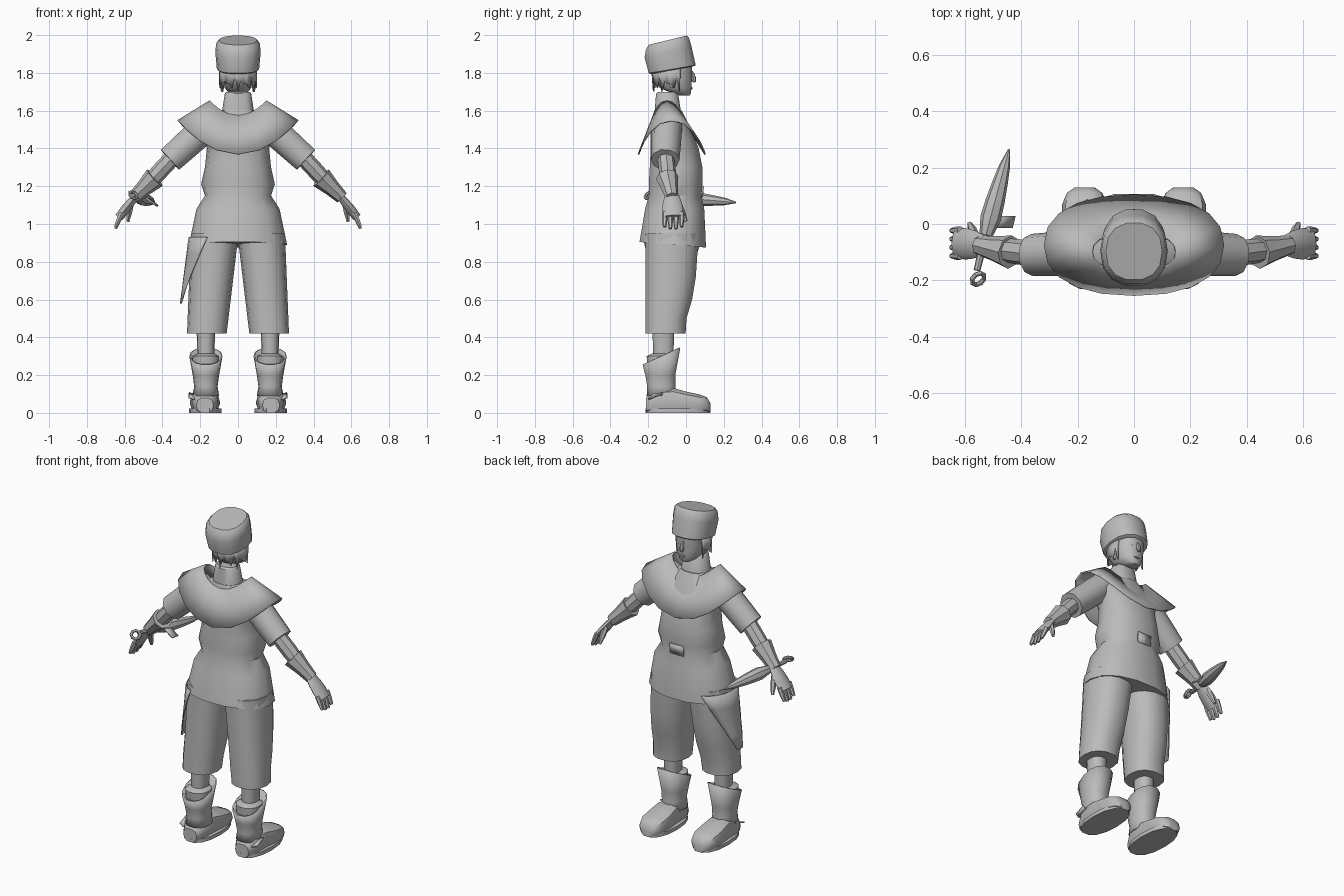
import bpy
import bmesh
import math
from mathutils import Vector

cube = bpy.data.objects.get("Cube")
if cube:
    bpy.data.objects.remove(cube, do_unlink=True)

colour = (.5, .5, .5, 1)
grey = bpy.data.materials.new("plain grey")
grey.use_nodes = True
grey.diffuse_color = colour
grey.node_tree.nodes["Principled BSDF"].inputs["Base Color"].default_value = colour


def loft(name, rings, pair=False, closed=True, caps=True, thickness=0):
    """Skin equally long point rings; a pair is built on both sides."""
    if pair:
        mirrored = [[(-x, y, z) for x, y, z in ring] for ring in rings]
        loft("left_" + name, rings, False, closed, caps, thickness)
        loft("right_" + name, mirrored, False, closed, caps, thickness)
        return
    bm = bmesh.new()
    rows = [[bm.verts.new(point) for point in ring] for ring in rings]
    count = len(rows[0])
    for low, high in zip(rows, rows[1:]):
        for i in range(count if closed else count - 1):
            j = (i + 1) % count
            bm.faces.new((low[i], low[j], high[j], high[i]))
    if closed and caps:
        bm.faces.new(rows[0])
        bm.faces.new(rows[-1])
    bmesh.ops.recalc_face_normals(bm, faces=bm.faces)
    mesh = bpy.data.meshes.new(name)
    bm.to_mesh(mesh)
    bm.free()
    mesh.materials.append(grey)
    part = bpy.data.objects.new(name, mesh)
    bpy.context.collection.objects.link(part)
    if thickness:
        modifier = part.modifiers.new("thickness", "SOLIDIFY")
        modifier.thickness = thickness
    bpy.ops.object.select_all(action='DESELECT')
    part.select_set(True)
    bpy.context.view_layer.objects.active = part
    bpy.ops.object.shade_smooth_by_angle(angle=math.radians(40))


def rounded(angle, square):
    """Point on a unit outline between a circle and a square."""
    c, s = math.cos(angle), math.sin(angle)
    return math.copysign(abs(c) ** square, c), math.copysign(abs(s) ** square, s)


def level(z, half, back, front, rise=0, x=0, sides=14):
    """Level outline whose height rises towards the front."""
    ring = []
    for i in range(sides):
        a, b = rounded(math.tau * i / sides, .87)
        ring.append((x + half * a, (back + front + (front - back) * b) / 2, z + rise * b))
    return ring


def stack(name, rows, x=0, **options):
    loft(name, [level(*row, x=x) for row in rows], **options)


def limb(name, start, end, radii, flat=1, pair=True, sides=8):
    """Straight tapered limb; flat scales its thickness."""
    start, end = Vector(start), Vector(end)
    along = (end - start).normalized()
    guide = Vector((1, 0, 0)) if abs(along.y) > .7 else Vector((0, 1, 0))
    thin = along.cross(guide).normalized()
    wide = thin.cross(along)
    rings = []
    for k, radius in enumerate(radii):
        middle = start.lerp(end, k / (len(radii) - 1))
        ring = []
        for i in range(sides):
            a, b = rounded(math.tau * i / sides, 1)
            ring.append(tuple(middle + wide * a * radius + thin * b * radius * flat))
        rings.append(ring)
    loft(name, rings, pair)


def plate(name, corner, edge, other, pair=False):
    corner, edge, other = Vector(corner), Vector(edge), Vector(other)
    rows = [[corner, corner + edge], [corner + other, corner + edge + other]]
    loft(name, [[tuple(p) for p in row] for row in rows], pair, closed=False, thickness=.008)


# Tunic with pinched waist and flared hem
stack("tunic", [
    (.89, .26, -.25, .11, -.015), (1.08, .22, -.22, .1), (1.15, .175, -.2, .085),
    (1.21, .195, -.2, .09), (1.3, .175, -.195, .09), (1.4, .165, -.19, .07),
    (1.52, .2, -.19, .02), (1.6, .09, -.17, -.02)])
stack("collar", [(1.56, .09, -.17, -.02), (1.69, .07, -.16, -.04), (1.7, .06, -.15, -.05)])
plate("belt_buckle", (-.045, .09, 1.14), (.09, 0, 0), (0, .005, .06))

# Shoulder cape: neckline and lower edge both rise at the sides
cape = []
for f in (0, .5, 1):
    half = .15 + .17 * f
    ring = level(1.575 - .205 * f, half, -.175 - .08 * f, -.025 + .13 * f, sides=20)
    cape.append([(x, y, z + (.08 + .1 * f) * (x / half) ** 2) for x, y, z in ring])
loft("shoulder_cape", cape, caps=False, thickness=.008)

# Head and face
stack("head", [(1.68, .025, -.03, .02), (1.69, .045, -.07, .026), (1.72, .07, -.14, .03),
               (1.77, .083, -.17, .034), (1.85, .09, -.18, .035)])
limb("nose", (0, .03, 1.81), (0, .045, 1.75), (.005, .011, .014, .008), pair=False)
limb("lips", (-.022, .026, 1.718), (.022, .026, 1.718), (.003, .009, .003), pair=False)
limb("eye", (.015, .028, 1.785), (.045, .016, 1.785), (.003, .007, .003))
limb("ear", (.08, -.07, 1.72), (.09, -.08, 1.8), (.01, .02, .022, .012), flat=.5)

# Jagged hair below the hat
hair_top, hair_tips = [], []
for i in range(25):
    a, b = rounded(math.radians(-205 + 230 * i / 24), 1)
    hair_top.append((.1 * a, -.075 + .11 * b, 1.83))
    hair_tips.append((.1 * a, -.075 + .1 * b, 1.7 + .04 * (i % 2) + .02 * (i % 3)))
loft("hair", [hair_top, hair_tips], closed=False, thickness=.008)

# Tall hat, leaning back
stack("hat", [(1.815, .1, -.19, .05, .022), (1.82, .112, -.2, .054, .022),
              (1.91, .12, -.222, .032, .03), (1.955, .116, -.215, .018, .032),
              (1.973, .1, -.2, .005, .025)])

# Arms, sleeves and flared gloves
limb("sleeve", (.15, -.1, 1.53), (.36, -.11, 1.34), (.08, .08, .078, .075), sides=10)
limb("forearm", (.32, -.11, 1.38), (.52, -.085, 1.165), (.045, .045, .035))
limb("glove_cuff", (.44, -.1, 1.245), (.55, -.075, 1.14), (.06, .045, .035))
limb("palm", (.535, -.075, 1.155), (.63, -.068, 1.035), (.036, .05, .056, .05), flat=.45)
for k in range(4):
    y = -.113 + .03 * k
    limb(f"finger_{k + 1}", (.615, y, 1.06), (.648, y, .975 + .01 * (k % 3 == 0)),
         (.015, .014, .009), sides=6)
limb("thumb", (.565, -.04, 1.11), (.583, 0, 1.015), (.016, .016, .009), sides=6)

# Baggy trousers, each leg leaning in towards the crotch
trouser = []
for z, front in ((.42, 0), (.5, .005), (.6, .035), (.72, .055), (.87, .065), (.95, .07)):
    up = z - .42
    trouser.append(level(z, .105 + .04 * up, -.217, front, x=.165 - .08 * up))
loft("trouser_leg", trouser, pair=True)
stack("shin", [(.2, .04, -.17, -.07), (.45, .05, -.18, -.06)], x=.17, pair=True)

# Boot shaft with a top edge rising to a front peak, and its lining
stack("boot_shaft", [(.09, .07, -.21, -.05), (.14, .062, -.207, -.055),
                     (.2, .07, -.217, -.055), (.3, .088, -.232, -.028, .045)],
      x=.17, pair=True, caps=False, thickness=.008)
stack("boot_lining", [(.25, .07, -.205, -.065), (.3, .07, -.21, -.06), (.315, .045, -.18, -.08)],
      x=.17, pair=True)

# Shoe lofted from heel to toe, on a flat sole
shoe = []
for y, half, top in ((-.213, .045, .08), (-.17, .07, .12), (-.07, .073, .135),
                     (0, .08, .115), (.07, .08, .1), (.11, .063, .085), (.13, .035, .05)):
    outline = [rounded(math.tau * i / 10, .75) for i in range(10)]
    shoe.append([(.175 + half * a, y, top * (.5 + .5 * b)) for a, b in outline])
loft("shoe", shoe, pair=True)
stack("sole", [(0, .086, -.217, .132), (.022, .086, -.217, .133)], x=.173, pair=True)
plate("boot_strap", (.23, -.2, .075), (0, .065, .025), (.03, .01, .01), pair=True)

# Cloth hanging from the right hip, narrowing to a low tip
cloth = []
for k in range(5):
    f = k / 4
    row = []
    for i in range(9):
        a, b = rounded(math.radians((75 - 62 * f) * (i / 4 - 1)), 1)
        row.append((-.13 - (.132 + .045 * f) * a, -.07 - .02 * f + (.165 - .045 * f) * b, .93 - .35 * f))
    cloth.append(row)
loft("hip_cloth", cloth, closed=False, thickness=.006)

# Dagger with guard and ring pommel
limb("dagger_blade", (-.525, -.04, 1.14), (-.443, .265, 1.114),
     (.024, .037, .034, .028, .02, .004), pair=False)
limb("dagger_grip", (-.557, -.165, 1.152), (-.525, -.03, 1.14), (.012, .015), pair=False)
plate("dagger_guard", (-.5, -.015, 1.15), (.07, 0, -.05), (.01, .043, 0))
bpy.ops.mesh.primitive_torus_add(location=(-.553, -.195, 1.153), rotation=(.6, .6, 0),
                                 major_radius=.025, minor_radius=.009,
                                 major_segments=8, minor_segments=6)
pommel = bpy.context.object
pommel.name = "dagger_pommel_ring"
pommel.data.materials.append(grey)
